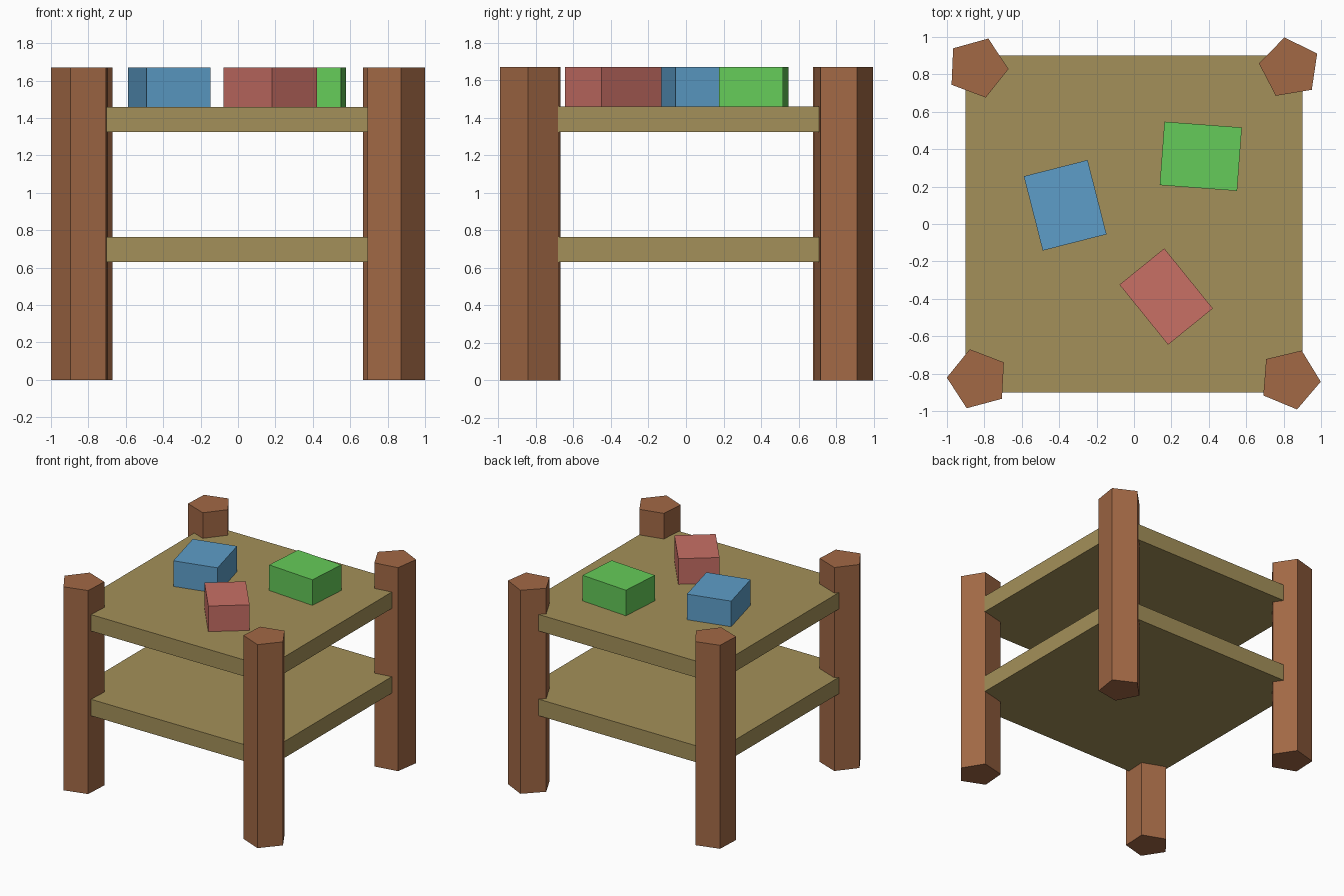
import bpy
from math import radians

if "Cube" in bpy.data.objects:
    bpy.data.objects.remove(bpy.data.objects["Cube"])


def material(name, rgb):
    m = bpy.data.materials.new(name)
    m.diffuse_color = (*rgb, 1)
    m.use_nodes = True
    m.node_tree.nodes["Principled BSDF"].inputs["Base Color"].default_value = m.diffuse_color
    return m


WOOD = material("dark_wood", (0.36, 0.14, 0.06))
BOARD = material("light_wood", (0.37, 0.28, 0.10))
HEIGHT = 1.67


def box(name, x, y, size_x, size_y, z0, z1, angle, mat):
    bpy.ops.mesh.primitive_cube_add(size=1, location=(x, y, (z0 + z1) / 2),
                                    rotation=(0, 0, radians(angle)))
    ob = bpy.context.object
    ob.name = name
    ob.scale = (size_x, size_y, z1 - z0)
    ob.data.materials.append(mat)


def leg(name, x, y, corner_angle):
    # the cone/cylinder primitive puts its first corner on +y
    bpy.ops.mesh.primitive_cylinder_add(vertices=5, radius=0.166, depth=HEIGHT,
                                        location=(x, y, HEIGHT / 2),
                                        rotation=(0, 0, radians(corner_angle - 90)))
    ob = bpy.context.object
    ob.name = name
    ob.data.materials.append(WOOD)


# five-sided legs, each turned a little differently
leg("front_left_leg", -0.835, -0.83, 177)
leg("front_right_leg", 0.833, -0.83, -4.5)
leg("back_right_leg", 0.832, 0.834, 27.5)
leg("back_left_leg", -0.837, 0.836, -2.5)

# two square shelves
for name, z0, z1 in (("lower_shelf", 0.63, 0.765), ("upper_shelf", 1.325, 1.46)):
    box(name, 0, 0, 1.8, 1.8, z0, z1, 0, BOARD)

# coloured blocks resting on the upper shelf
blocks = (
    ("blue_block", -0.368, 0.10, 0.352, 0.41, 14.3, (0.11, 0.34, 0.58)),
    ("green_block", 0.357, 0.362, 0.415, 0.34, -4.3, (0.13, 0.60, 0.10)),
    ("red_block", 0.172, -0.388, 0.413, 0.308, -51, (0.58, 0.16, 0.13)),
)
for name, x, y, sx, sy, angle, rgb in blocks:
    box(name, x, y, sx, sy, 1.46, HEIGHT, angle, material(name + "_paint", rgb))
